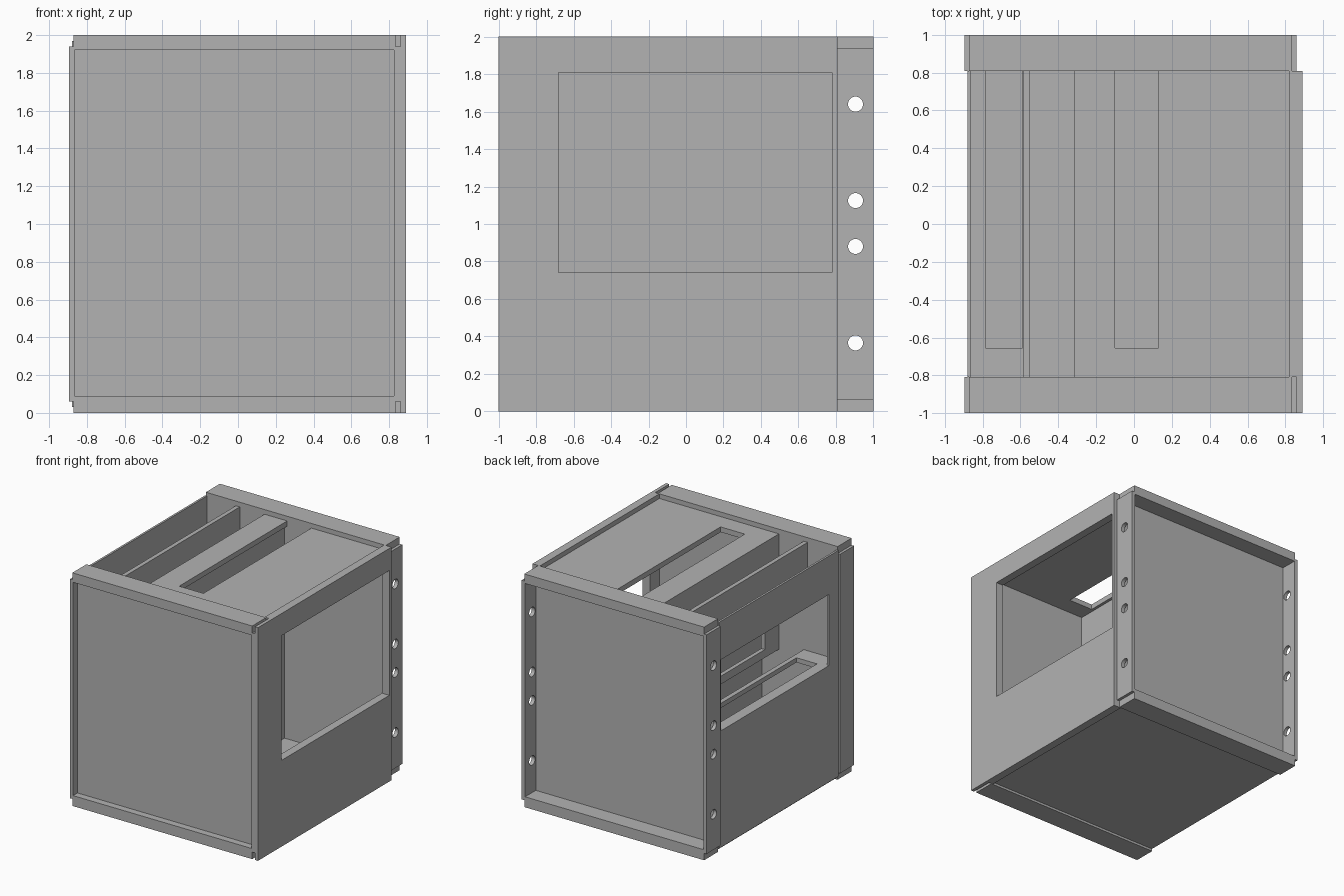
import bpy
import math

cube = bpy.data.objects.get("Cube")
if cube:
    bpy.data.objects.remove(cube, do_unlink=True)

grey = bpy.data.materials.new("plain_grey")
grey.use_nodes = True
grey.diffuse_color = (0.45, 0.45, 0.45, 1)
bsdf = next(n for n in grey.node_tree.nodes if n.type == 'BSDF_PRINCIPLED')
bsdf.inputs["Base Color"].default_value = (0.45, 0.45, 0.45, 1)


def box(name, x, y, z):
    """Box spanning the three given (low, high) ranges."""
    spans = (x, y, z)
    bpy.ops.mesh.primitive_cube_add(size=1, location=[(a + b) / 2 for a, b in spans])
    ob = bpy.context.object
    ob.name = name
    ob.scale = [b - a for a, b in spans]
    bpy.ops.object.transform_apply(location=False, rotation=False, scale=True)
    ob.data.materials.append(grey)
    return ob


def cut(target, cutter):
    """Subtract the cutter from the target and discard the cutter."""
    mod = target.modifiers.new("opening", 'BOOLEAN')
    mod.operation = 'DIFFERENCE'
    mod.solver = 'EXACT'
    mod.object = cutter
    cutter.hide_render = True
    bpy.ops.object.select_all(action='DESELECT')
    target.select_set(True)
    bpy.context.view_layer.objects.active = target
    bpy.ops.object.modifier_apply(modifier=mod.name)
    bpy.data.objects.remove(cutter, do_unlink=True)


FRONT, BACK, INNER = (-1, -0.81), (0.81, 1), (-0.81, 0.81)
RAIL_X = (-0.872, 0.835)

# Horizontal rails at the four long edges
for label, depth in (("front", FRONT), ("back", BACK)):
    box(label + "_top_rail", RAIL_X, depth, (1.92, 2))
    box(label + "_bottom_rail", RAIL_X, depth, (0, 0.09))

# Upright corner strips, the back pair drilled
for side, span in (("right", (-0.895, -0.865)), ("left", (0.827, 0.86))):
    box("front_" + side + "_strip", span, FRONT, (0.06, 1.94))
    strip = box("back_" + side + "_strip", span, BACK, (0.06, 1.94))
    for height in (0.365, 0.88, 1.125, 1.64):
        bpy.ops.mesh.primitive_cylinder_add(
            vertices=32, radius=0.04, depth=0.2,
            location=(sum(span) / 2, 0.905, height), rotation=(0, math.pi / 2, 0))
        cut(strip, bpy.context.object)

# Recessed front, back and bottom panels
box("front_panel", (-0.866, 0.828), (-0.94, -0.81), (0.08, 1.93))
box("back_panel", (-0.866, 0.828), (0.81, 0.855), (0.08, 1.93))
box("bottom_panel", (-0.87, 0.83), INNER, (0.02, 0.09))

# Left side panel with its large window, and its thin front lap
side = box("left_side_panel", (0.82, 0.89), INNER, (0, 2))
cut(side, box("cutter", (0.7, 1), (-0.68, 0.78), (0.74, 1.81)))
box("left_side_front_lap", (0.86, 0.89), FRONT, (0, 2))

# Thin right side panel with a lower window
side = box("right_side_panel", (-0.88, -0.862), INNER, (0.03, 1.97))
cut(side, box("cutter", (-1, -0.8), (-0.68, 0.78), (1.03, 1.64)))

# Slotted top panel
top = box("top_panel", (-0.315, 0.82), INNER, (1.915, 1.96))
cut(top, box("cutter", (-0.10, 0.13), (-0.655, 0.9), (1.8, 2.1)))

# Interior dividers
box("main_divider", (-0.155, -0.125), INNER, (0.09, 1.915))
hanging = box("hanging_divider", (-0.315, -0.28), INNER, (0.97, 1.915))
cut(hanging, box("cutter", (-0.4, -0.2), (-0.62, 0.7), (1.04, 1.2)))
box("upper_baffle", (-0.587, -0.55), INNER, (1.62, 1.96))

# Slotted shelf behind the right window
shelf = box("slotted_shelf", (-0.862, -0.55), INNER, (0.99, 1.03))
cut(shelf, box("cutter", (-0.785, -0.59), (-0.655, 0.9), (0.9, 1.1)))
